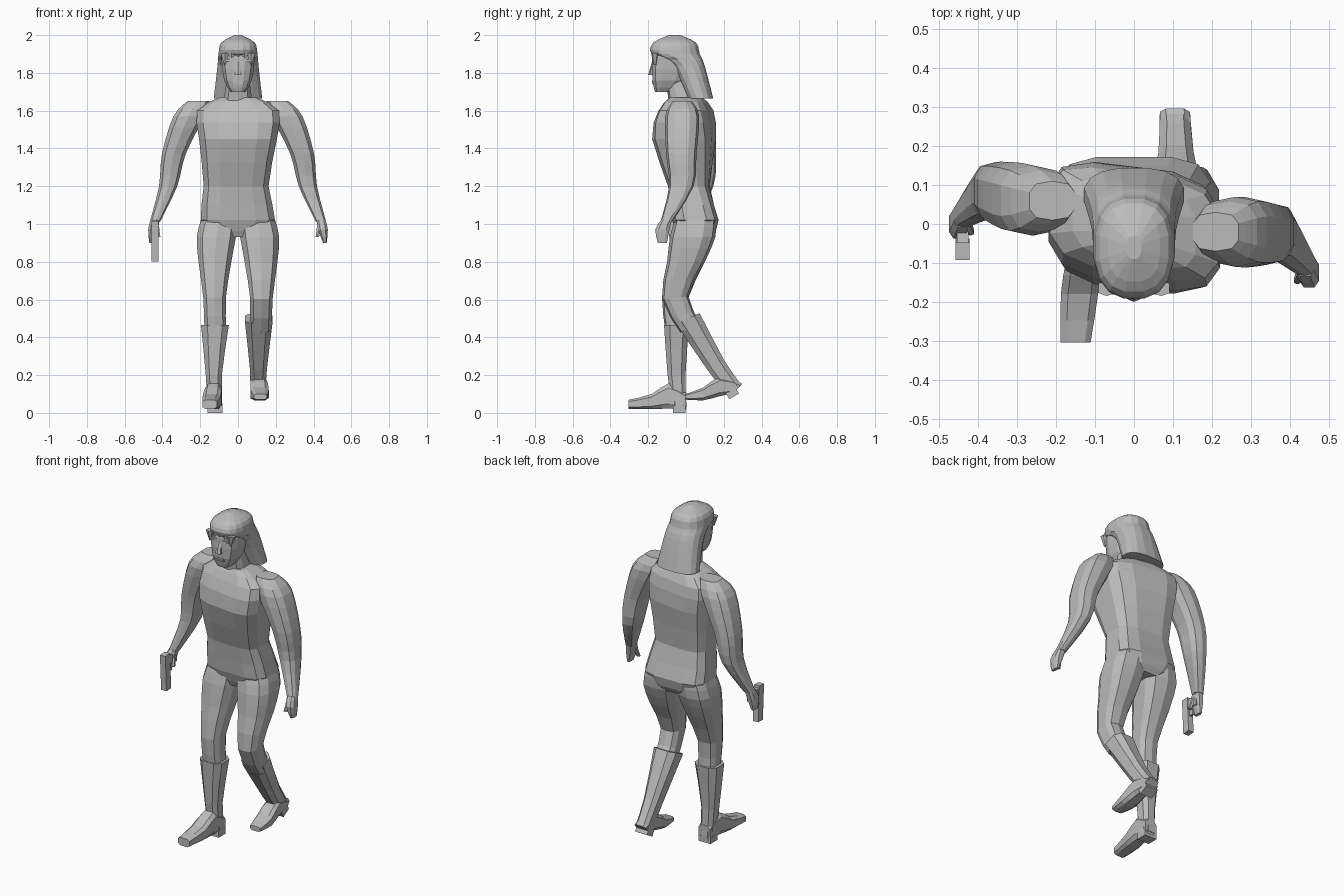
import bpy, bmesh, math
from mathutils import Matrix

cube = bpy.data.objects.get("Cube")
if cube:
    bpy.data.objects.remove(cube, do_unlink=True)

grey = bpy.data.materials.new("plain_grey")
grey.use_nodes = True
grey.diffuse_color = (.5, .5, .5, 1)
grey.node_tree.nodes["Principled BSDF"].inputs["Base Color"].default_value = grey.diffuse_color


def finish(name, bm):
    """Turn a bmesh into a flat shaded object."""
    bmesh.ops.recalc_face_normals(bm, faces=bm.faces)
    mesh = bpy.data.meshes.new(name)
    bm.to_mesh(mesh)
    bm.free()
    mesh.materials.append(grey)
    part = bpy.data.objects.new(name, mesh)
    bpy.context.scene.collection.objects.link(part)
    return part


def ring(center, half_width, half_depth, tilt=0):
    """One cross-section; tilt turns it about the x axis."""
    return (*center, half_width, half_depth, math.radians(tilt))


def blend(before, start, end, after, t):
    """Smooth curve between two neighbouring cross-sections."""
    values = []
    for a, b, c, d in zip(before, start, end, after):
        slope_in, slope_out = (c - a) / 2, (d - b) / 2
        bend = 3 * (c - b) - 2 * slope_in - slope_out
        twist = 2 * (b - c) + slope_in + slope_out
        values.append(b + t * (slope_in + t * (bend + t * twist)))
    return values


def loft(name, *keys, sides=10, steps=2, power=.7):
    """Skin rounded-box cross-sections that flow smoothly through the keys."""
    sections = []
    last = len(keys) - 1
    for i in range(last):
        for step in range(steps):
            sections.append(blend(keys[max(i - 1, 0)], keys[i], keys[i + 1],
                                  keys[min(i + 2, last)], step / steps))
    sections.append(keys[last])
    bm = bmesh.new()
    loops = []
    for x, y, z, half_width, half_depth, tilt in sections:
        loop = []
        for i in range(sides):
            turn = math.tau * (i + .5) / sides
            c, s = math.cos(turn), math.sin(turn)
            across = math.copysign(abs(c) ** power, c) * half_width
            along = math.copysign(abs(s) ** power, s) * half_depth
            loop.append(bm.verts.new((x + across, y + along * math.cos(tilt), z + along * math.sin(tilt))))
        loops.append(loop)
    for lower, upper in zip(loops, loops[1:]):
        for i in range(sides):
            j = (i + 1) % sides
            bm.faces.new((lower[i], lower[j], upper[j], upper[i]))
    bm.faces.new(loops[0])
    bm.faces.new(loops[-1])
    return finish(name, bm)


def block(name, center, size, tilt=0):
    """Box turned about the x axis."""
    bm = bmesh.new()
    place = Matrix.Translation(center) @ Matrix.Rotation(math.radians(tilt), 4, "X")
    bmesh.ops.create_cube(bm, size=1, matrix=place @ Matrix.Diagonal((*size, 1)))
    return finish(name, bm)


# Torso, with the shoulders turned slightly against the hips
torso = loft(
    "torso",
    ring(center=(0, .05, .93), half_width=.1, half_depth=.09),
    ring(center=(0, .05, 1.02), half_width=.2, half_depth=.125),
    ring(center=(-.01, .015, 1.2), half_width=.175, half_depth=.11),
    ring(center=(0, -.01, 1.45), half_width=.21, half_depth=.16),
    ring(center=(0, 0, 1.6), half_width=.22, half_depth=.13),
    ring(center=(0, 0, 1.67), half_width=.1, half_depth=.08),
    sides=12, power=.55)
for vertex in torso.data.vertices:
    vertex.co.y -= vertex.co.x * max(vertex.co.z - 1.1, 0) * .35

# Neck and head
loft("neck",
     ring(center=(0, -.01, 1.64), half_width=.08, half_depth=.08),
     ring(center=(0, -.04, 1.78), half_width=.06, half_depth=.07))
loft("head",
     ring(center=(0, -.12, 1.7), half_width=.04, half_depth=.045),
     ring(center=(0, -.09, 1.76), half_width=.075, half_depth=.09),
     ring(center=(0, -.08, 1.88), half_width=.09, half_depth=.1),
     ring(center=(0, -.08, 1.96), half_width=.075, half_depth=.08),
     sides=12)
loft("nose",
     ring(center=(0, -.18, 1.79), half_width=.02, half_depth=.02),
     ring(center=(0, -.17, 1.86), half_width=.01, half_depth=.01),
     sides=6, steps=1)
for name, height in (("upper_lip", 1.757), ("lower_lip", 1.745)):
    block(name, center=(0, -.17, height), size=(.06, .02, .008))
for side in (-1, 1):
    block("brow", center=(side * .04, -.168, 1.865), size=(.05, .025, .01))

# Long hair flaring toward the shoulders, with a pointed fringe
loft("hair",
     ring(center=(0, .075, 1.665), half_width=.13, half_depth=.07),
     ring(center=(0, .01, 1.84), half_width=.11, half_depth=.09),
     ring(center=(0, -.055, 1.9), half_width=.105, half_depth=.13),
     ring(center=(0, -.06, 1.96), half_width=.09, half_depth=.115),
     ring(center=(0, -.06, 2), half_width=.02, half_depth=.03),
     sides=16, steps=3, power=.8)
for place in range(-2, 3):
    x = place * .035
    drop = .025 + abs(place) * .015
    loft("fringe_point",
         ring(center=(x, -.165, 1.9 - drop), half_width=.004, half_depth=.008),
         ring(center=(x, -.165, 1.905), half_width=.024, half_depth=.02),
         sides=6, steps=1)

# Arms and hands: the right one swings back, the left one forward
for side, name, shoulder, elbow, wrist in ((-1, "right", .06, .08, .02), (1, "left", -.02, -.025, -.105)):
    loft(name + "_arm",
         ring(center=(side * .21, shoulder, 1.65), half_width=.06, half_depth=.05),
         ring(center=(side * .26, shoulder, 1.57), half_width=.085, half_depth=.09),
         ring(center=(side * .34, elbow, 1.37), half_width=.065, half_depth=.08),
         ring(center=(side * .37, elbow, 1.2), half_width=.05, half_depth=.065),
         ring(center=(side * .44, wrist, 1.01), half_width=.028, half_depth=.03),
         steps=3)
    loft(name + "_hand",
         ring(center=(side * .44, wrist, 1.02), half_width=.025, half_depth=.03),
         ring(center=(side * .45, wrist - .02, .97), half_width=.027, half_depth=.04),
         ring(center=(side * .46, wrist - .02, .9), half_width=.01, half_depth=.025),
         sides=8)
    loft(name + "_thumb",
         ring(center=(side * .43, wrist - .02, .99), half_width=.013, half_depth=.014),
         ring(center=(side * .42, wrist - .04, .93), half_width=.01, half_depth=.01),
         sides=6, steps=1)

# Pistol pointing at the ground
block("pistol_slide", center=(-.44, -.065, .91), size=(.036, .045, .215), tilt=3)
block("pistol_grip", center=(-.44, -.02, .975), size=(.03, .09, .05), tilt=-8)
block("trigger_guard", center=(-.44, -.035, .92), size=(.014, .04, .035))

# Legs share the thigh; the left one bends back below the knee
for side, name, shin, height, tilt in ((-1, "right", -.05, .44, 0), (1, "left", .025, .45, 25)):
    loft(name + "_leg",
         ring(center=(side * .1, .05, 1.02), half_width=.1, half_depth=.11),
         ring(center=(side * .115, .035, .93), half_width=.107, half_depth=.12),
         ring(center=(side * .122, 0, .8), half_width=.09, half_depth=.1),
         ring(center=(side * .124, -.057, .61), half_width=.062, half_depth=.07, tilt=tilt / 4),
         ring(center=(side * .12, shin, height), half_width=.06, half_depth=.06, tilt=tilt))

# Boot shafts
loft("right_boot_shaft",
     ring(center=(-.122, -.05, .465), half_width=.078, half_depth=.07),
     ring(center=(-.128, -.05, .2), half_width=.045, half_depth=.05),
     ring(center=(-.122, -.035, .03), half_width=.042, half_depth=.04),
     sides=8)
loft("left_boot_shaft",
     ring(center=(.11, .01, .5), half_width=.078, half_depth=.072, tilt=24),
     ring(center=(.108, .16, .25), half_width=.048, half_depth=.054, tilt=32),
     ring(center=(.105, .26, .115), half_width=.042, half_depth=.05, tilt=45),
     sides=8)

# Feet run from heel to toe through upright sections
loft("right_foot",
     ring(center=(-.122, 0, .06), half_width=.04, half_depth=.045, tilt=90),
     ring(center=(-.13, -.09, .09), half_width=.046, half_depth=.07, tilt=90),
     ring(center=(-.14, -.18, .06), half_width=.05, half_depth=.042, tilt=90),
     ring(center=(-.15, -.305, .045), half_width=.04, half_depth=.025, tilt=90),
     sides=8, power=.55)
loft("left_foot",
     ring(center=(.105, .275, .13), half_width=.04, half_depth=.035, tilt=50),
     ring(center=(.11, .18, .14), half_width=.045, half_depth=.055, tilt=85),
     ring(center=(.115, .09, .1), half_width=.05, half_depth=.035, tilt=90),
     ring(center=(.118, -.005, .085), half_width=.036, half_depth=.015, tilt=90),
     sides=8, power=.55)
block("right_heel", center=(-.122, -.035, .02), size=(.08, .066, .04))
block("left_heel", center=(.105, .245, .105), size=(.08, .06, .04), tilt=30)
